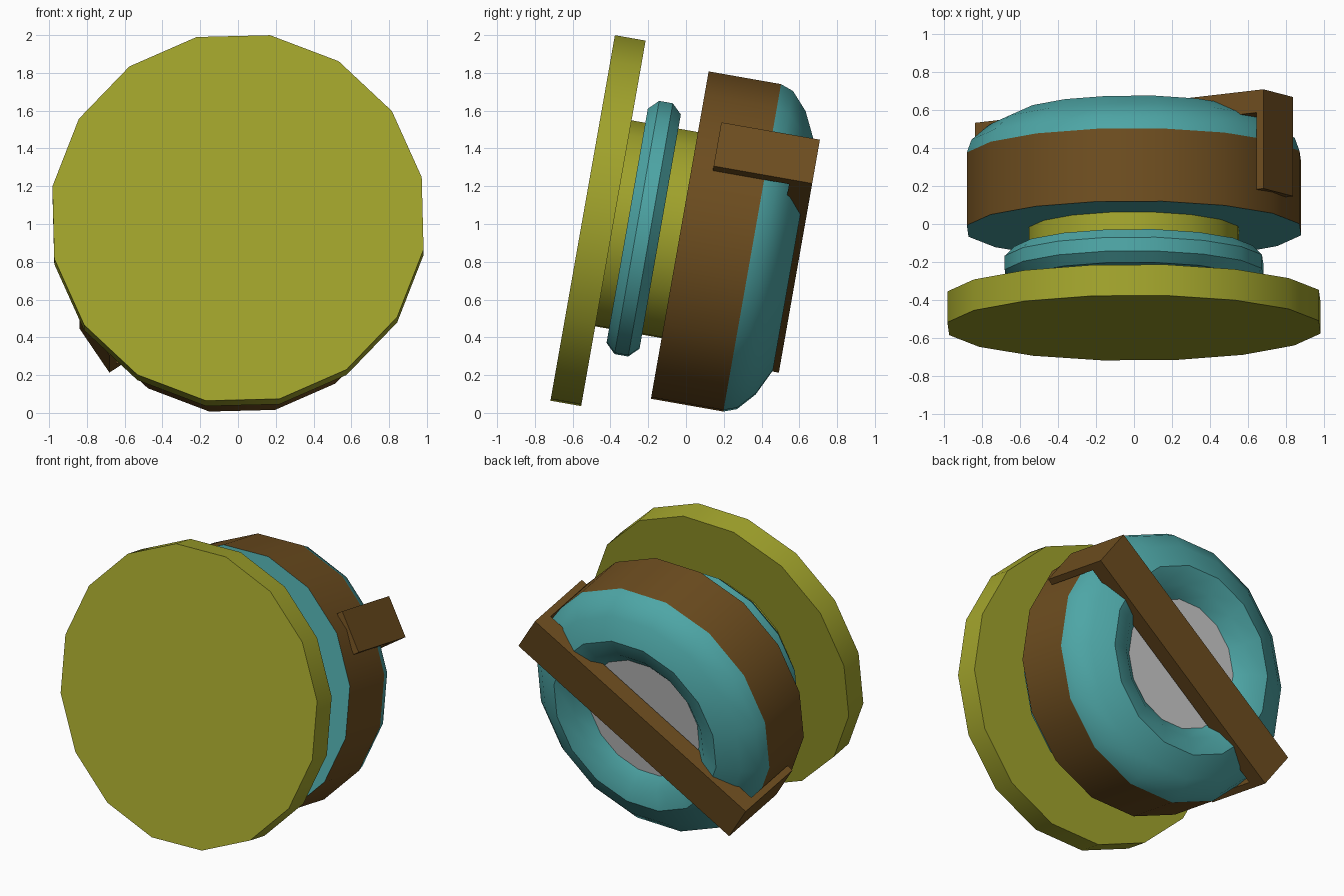
import bpy, bmesh, math

if "Cube" in bpy.data.objects:
    bpy.data.objects.remove(bpy.data.objects["Cube"])

SIDES = 16
PHASE = math.radians(9.8)
TILT = math.radians(-10)
ORIGIN = (0, -0.547, 1.032)


def material(name, rgb):
    m = bpy.data.materials.new(name)
    m.diffuse_color = (*rgb, 1)
    m.use_nodes = True
    m.node_tree.nodes["Principled BSDF"].inputs["Base Color"].default_value = m.diffuse_color
    return m


OLIVE = material("olive", (0.36, 0.37, 0.025))
TEAL = material("teal", (0.075, 0.38, 0.38))
BROWN = material("brown", (0.155, 0.075, 0.014))


def finish(bm, name, mat):
    """Local frame: y runs along the tilted axis, z is up across it."""
    bmesh.ops.recalc_face_normals(bm, faces=bm.faces)
    me = bpy.data.meshes.new(name)
    bm.to_mesh(me)
    bm.free()
    ob = bpy.data.objects.new(name, me)
    bpy.context.collection.objects.link(ob)
    ob.location = ORIGIN
    ob.rotation_euler.x = TILT
    if mat:
        me.materials.append(mat)
    bpy.ops.object.select_all(action='DESELECT')
    ob.select_set(True)
    bpy.context.view_layer.objects.active = ob
    bpy.ops.object.shade_smooth_by_angle(angle=math.radians(40))
    return ob


def lathe(name, profile, mat, closed=False, caps=True):
    """Spin (radius, axial) points into 16 sides."""
    bm = bmesh.new()
    rings = []
    for r, a in profile:
        angles = [PHASE + k * math.tau / SIDES for k in range(SIDES)]
        rings.append([bm.verts.new((r * math.sin(t), a, r * math.cos(t))) for t in angles])
    pairs = list(zip(rings, rings[1:]))
    if closed:
        pairs.append((rings[-1], rings[0]))
    for p, q in pairs:
        for k in range(SIDES):
            j = (k + 1) % SIDES
            bm.faces.new((p[k], p[j], q[j], q[k]))
    if caps and not closed:
        bm.faces.new(rings[0])
        bm.faces.new(rings[-1])
    return finish(bm, name, mat)


# Front plate and shaft
lathe("front_plate", [(0.997, 0), (0.997, 0.165)], OLIVE)
lathe("shaft", [(0.562, 0.16), (0.562, 0.53)], OLIVE)

# Sealing ring around the shaft
seal = [(0.602 + 0.096 * math.cos(k * math.tau / 8 + math.pi / 8),
         0.328 + 0.096 * math.sin(k * math.tau / 8 + math.pi / 8)) for k in range(8)]
lathe("seal_ring", seal, TEAL, closed=True)

# Drum: teal front wall, brown band and rounded rear rim
lathe("drum_front", [(0.55, 0.522), (0.893, 0.522)], TEAL, caps=False)
lathe("drum_band", [(0.893, 0.522), (0.893, 0.911)], BROWN, caps=False)
lathe("rear_rim", [(0.893, 0.911), (0.868, 0.98), (0.773, 1.064), (0.63, 1.132),
                   (0.51, 1.10), (0.43, 1.03)], TEAL, caps=False)

# Grey plate inside the rim
lathe("rear_plate", [(0.43, 1.02), (0.43, 1.03)], None)

# Handle: strap across the back with both ends bent forward
outline = [(-0.914, 0.635), (-0.914, 1.165), (0.914, 1.165), (0.914, 0.635),
           (0.87, 0.635), (0.87, 1.045), (-0.87, 1.045), (-0.87, 0.635)]
ang, half = math.radians(33.8), 0.1415
bm = bmesh.new()
sides = []
for w in (-half, half):
    sides.append([bm.verts.new((l * math.cos(ang) - w * math.sin(ang), a,
                                l * math.sin(ang) + w * math.cos(ang))) for l, a in outline])
for s in sides:
    bm.faces.new(s)
for k in range(8):
    j = (k + 1) % 8
    bm.faces.new((sides[0][k], sides[0][j], sides[1][j], sides[1][k]))
finish(bm, "handle", BROWN)
